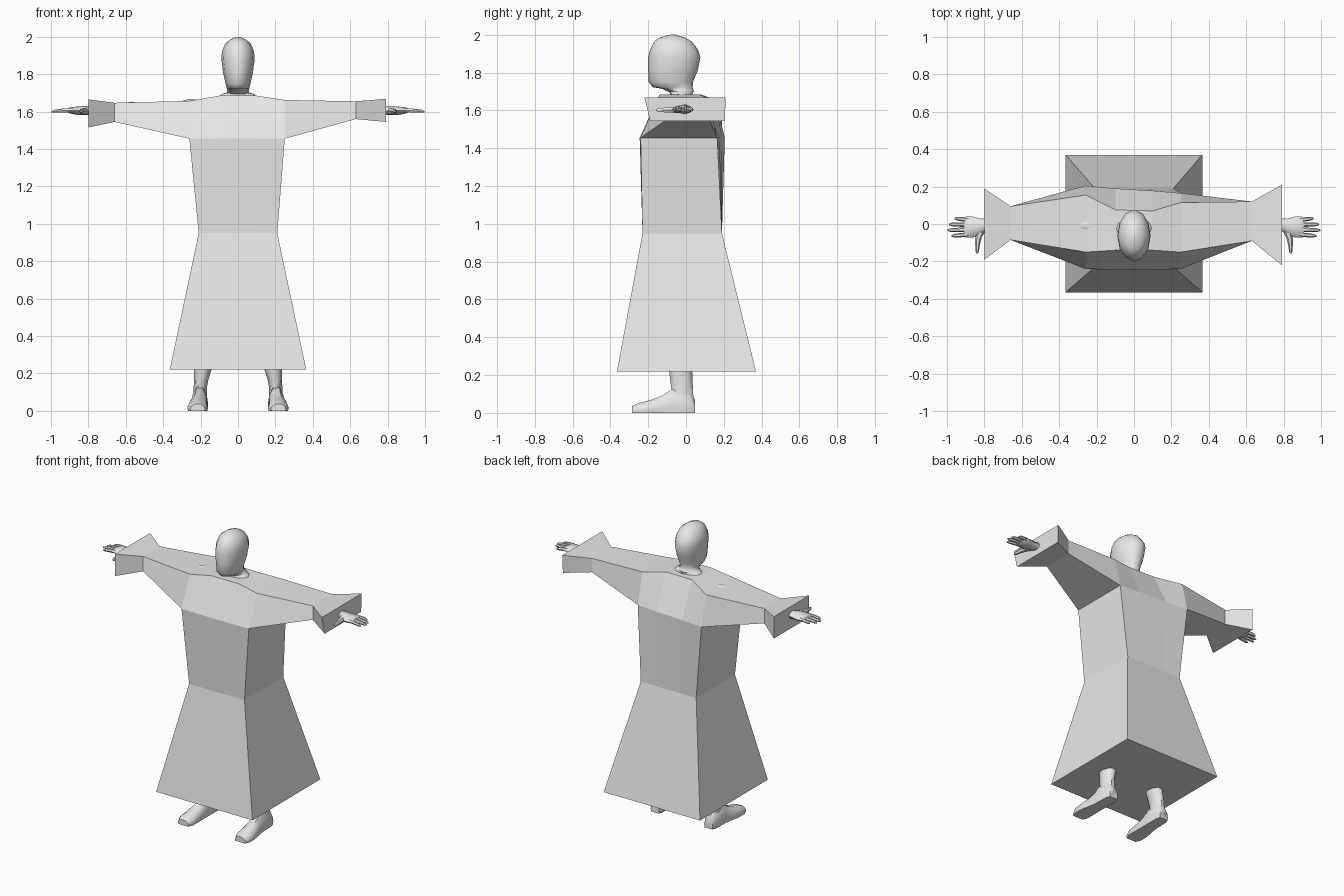
import bpy, bmesh, math

grey = bpy.data.materials.new("plain grey")
grey.diffuse_color = (0.8, 0.8, 0.8, 1)


def finish(name, bm, smooth):
    bmesh.ops.remove_doubles(bm, verts=bm.verts, dist=0.0005)
    bmesh.ops.recalc_face_normals(bm, faces=bm.faces)
    me = bpy.data.meshes.new(name)
    bm.to_mesh(me)
    bm.free()
    me.materials.append(grey)
    for p in me.polygons:
        p.use_smooth = smooth
    ob = bpy.data.objects.new(name, me)
    bpy.context.collection.objects.link(ob)
    if smooth:
        bpy.ops.object.select_all(action='DESELECT')
        ob.select_set(True)
        bpy.context.view_layer.objects.active = ob
        bpy.ops.object.shade_smooth_by_angle(angle=math.radians(50))
    return ob


def loft(name, rings, smooth=True):
    """Skin closed rings of equal length and cap both ends."""
    bm = bmesh.new()
    rows = [[bm.verts.new(p) for p in r] for r in rings]
    n = len(rows[0])
    for a, b in zip(rows, rows[1:]):
        for i in range(n):
            j = (i + 1) % n
            bm.faces.new((a[i], a[j], b[j], b[i]))
    bm.faces.new(rows[0])
    bm.faces.new(rows[-1])
    return finish(name, bm, smooth)


def circle(n):
    return [(math.cos(2 * math.pi * i / n), math.sin(2 * math.pi * i / n)) for i in range(n)]


def z_ring(z, cx, w, y0, y1, n=12):
    return [(cx + w * c, (y0 + y1) / 2 + (y1 - y0) / 2 * s, z) for c, s in circle(n)]


def x_ring(x, y, z, ry, rz, n=8):
    return [(x, y + ry * c, z + rz * s) for c, s in circle(n)]


# Robe: sleeve stations (x, top front y, top back y, top z, bottom front y, bottom back y, bottom z)
stations = [
    (-0.80, -0.19, 0.19, 1.665, -0.19, 0.19, 1.515),
    (-0.66, -0.085, 0.095, 1.647, -0.085, 0.095, 1.545),
    (-0.26, -0.15, 0.155, 1.657, -0.24, 0.205, 1.455),
    (-0.10, -0.14, 0.075, 1.685, -0.245, 0.19, 1.455),
    (0.10, -0.14, 0.07, 1.685, -0.245, 0.178, 1.455),
    (0.25, -0.15, 0.115, 1.662, -0.24, 0.165, 1.455),
    (0.63, -0.09, 0.12, 1.655, -0.09, 0.12, 1.56),
    (0.79, -0.22, 0.21, 1.668, -0.19, 0.205, 1.545),
]
bm = bmesh.new()
rows = [[bm.verts.new(p) for p in ((x, tf, tz), (x, tb, tz), (x, bb, bz), (x, bf, bz))]
        for x, tf, tb, tz, bf, bb, bz in stations]
for k, (a, b) in enumerate(zip(rows, rows[1:])):
    for i in range(4):
        if i == 2 and 2 <= k <= 4:      # open into the torso
            continue
        j = (i + 1) % 4
        bm.faces.new((a[i], a[j], b[j], b[i]))
bm.faces.new(rows[0])
bm.faces.new(rows[-1])
# Bodice and skirt hang from the four middle stations
ring = [rows[k][3] for k in (2, 3, 4, 5)] + [rows[k][2] for k in (5, 4, 3, 2)]
for z, w, y0, y1 in ((0.95, 0.21, -0.23, 0.19), (0.22, 0.365, -0.365, 0.37)):
    xs = [-w, -w * 0.4, w * 0.4, w]
    low = [bm.verts.new((x, y0, z)) for x in xs] + [bm.verts.new((x, y1, z)) for x in xs[::-1]]
    for i in range(8):
        j = (i + 1) % 8
        bm.faces.new((ring[i], ring[j], low[j], low[i]))
    ring = low
bm.faces.new(ring)
finish("robe", bm, False)

# Head and neck: z, half width, front y, back y
head = [(1.66, 0.12, -0.08, 0.035), (1.695, 0.085, -0.085, 0.035), (1.70, 0.062, -0.095, 0.042),
        (1.715, 0.057, -0.13, 0.037), (1.722, 0.06, -0.175, 0.035), (1.75, 0.067, -0.198, 0.037),
        (1.81, 0.08, -0.2, 0.062), (1.88, 0.089, -0.2, 0.076), (1.92, 0.086, -0.19, 0.064),
        (1.965, 0.068, -0.167, 0.03), (1.985, 0.042, -0.14, -0.005), (2.0, 0.012, -0.085, -0.055)]
loft("head", [z_ring(z, 0, w, a, b) for z, w, a, b in head])

for s, side in ((-1, "left"), (1, "right")):
    # Lower leg: z, centre x, half width, front y, back y
    leg = [(0.06, 0.203, 0.037, -0.08, 0.043), (0.12, 0.202, 0.035, -0.08, 0.04),
           (0.16, 0.198, 0.038, -0.085, 0.038), (0.22, 0.189, 0.047, -0.092, 0.036),
           (0.32, 0.18, 0.052, -0.1, 0.035)]
    loft(side + "_leg", [z_ring(z, s * c, w, a, b, 10) for z, c, w, a, b in leg])

    # Foot: y, centre x, half width, top z, with a flat sole
    foot = [(0.047, 0.203, 0.032, 0.07), (0.02, 0.203, 0.043, 0.12), (-0.075, 0.205, 0.044, 0.125),
            (-0.12, 0.208, 0.046, 0.095), (-0.18, 0.214, 0.054, 0.07), (-0.25, 0.216, 0.056, 0.052),
            (-0.285, 0.216, 0.04, 0.036)]
    shape = [(-0.92, 0), (0.92, 0), (1, 0.3), (0.85, 0.65), (0.4, 0.95), (-0.4, 0.95), (-0.85, 0.65), (-1, 0.3)]
    loft(side + "_foot", [[(s * (c + w * u), y, h * v / 0.95) for u, v in shape] for y, c, w, h in foot])

    # Arm running inside the sleeve into the palm: x, y, z, half depth, half height
    arm = [(0.10, -0.02, 1.61, 0.05, 0.045), (0.20, -0.01, 1.61, 0.05, 0.05),
           (0.26, -0.01, 1.61, 0.05, 0.057), (0.34, -0.005, 1.607, 0.048, 0.04),
           (0.52, 0, 1.606, 0.04, 0.038), (0.57, 0, 1.607, 0.038, 0.046),
           (0.62, 0, 1.606, 0.035, 0.037), (0.78, 0, 1.606, 0.031, 0.024),
           (0.82, -0.014, 1.606, 0.042, 0.024), (0.86, -0.017, 1.605, 0.056, 0.022),
           (0.90, -0.017, 1.606, 0.056, 0.016), (0.91, -0.017, 1.606, 0.05, 0.01)]
    drop = 0 if s < 0 else -0.004
    loft(side + "_arm", [x_ring(s * x, y, z + drop * (x < 0.7), a, b) for x, y, z, a, b in arm])

    # Four fingers: root y, tip y, tip x
    for k, (y0, y1, tip) in enumerate(((-0.056, -0.064, 0.975), (-0.030, -0.033, 0.998),
                                       (-0.004, -0.002, 0.99), (0.022, 0.03, 0.96))):
        rings = []
        for t, r in ((0, 0.012), (0.5, 0.0115), (0.85, 0.0095), (1, 0.004)):
            rings.append(x_ring(s * (0.885 + (tip - 0.885) * t), y0 + (y1 - y0) * t,
                                1.608 - 0.008 * t * t, r, r, 6))
        loft(f"{side}_finger_{k + 1}", rings)

    # Thumb, reaching forward
    thumb = [(0.815, -0.03, 0.024, 0.02), (0.832, -0.075, 0.017, 0.017),
             (0.837, -0.115, 0.012, 0.014), (0.838, -0.145, 0.009, 0.011), (0.838, -0.158, 0.004, 0.005)]
    loft(side + "_thumb", [[(s * (x + a * c), y, 1.602 + b * d) for c, d in circle(6)] for x, y, a, b in thumb])
